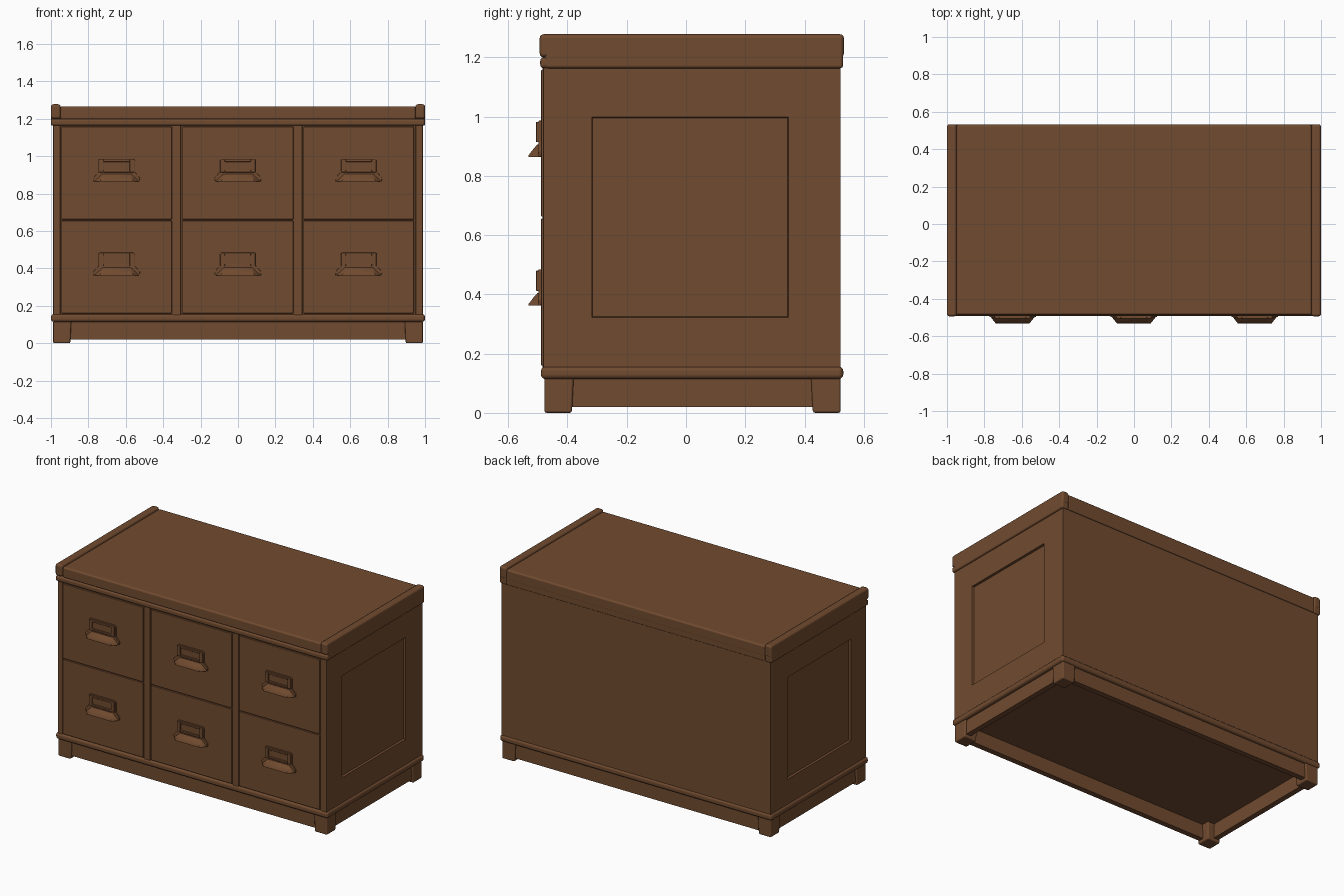
import bpy
import bmesh
import math
from mathutils import Vector

cube = bpy.data.objects.get("Cube")
if cube:
    bpy.data.objects.remove(cube, do_unlink=True)

wood = bpy.data.materials.new("brown_wood")
wood.use_nodes = True
colour = (0.165, 0.07, 0.029, 1)
wood.diffuse_color = colour
bsdf = wood.node_tree.nodes["Principled BSDF"]
bsdf.inputs["Base Color"].default_value = colour
bsdf.inputs["Roughness"].default_value = 0.7


def finish(bm, name, bevel=0.0, segments=2):
    """Turn a bmesh into a named wooden object with softened edges."""
    bmesh.ops.recalc_face_normals(bm, faces=bm.faces[:])
    mesh = bpy.data.meshes.new(name)
    bm.to_mesh(mesh)
    bm.free()
    mesh.materials.append(wood)
    obj = bpy.data.objects.new(name, mesh)
    bpy.context.collection.objects.link(obj)
    bpy.ops.object.select_all(action='DESELECT')
    obj.select_set(True)
    bpy.context.view_layer.objects.active = obj
    bpy.ops.object.shade_smooth_by_angle(angle=math.radians(35))
    if bevel:
        mod = obj.modifiers.new("soft_edges", 'BEVEL')
        mod.width = bevel
        mod.segments = segments
        mod.harden_normals = True
    return obj


def add_box(bm, lo, hi):
    lo, hi = Vector(lo), Vector(hi)
    verts = bmesh.ops.create_cube(bm, size=1)["verts"]
    for v in verts:
        v.co = Vector(a * b for a, b in zip(v.co, hi - lo)) + (lo + hi) / 2
    return verts


def box(name, lo, hi, bevel=0.0, segments=2):
    bm = bmesh.new()
    add_box(bm, lo, hi)
    return finish(bm, name, bevel, segments)


def loft(name, rings, bevel=0.0):
    """Join matching rings of points and cap both ends."""
    bm = bmesh.new()
    loops = [[bm.verts.new(p) for p in ring] for ring in rings]
    n = len(loops[0])
    for a, b in zip(loops, loops[1:]):
        for i in range(n):
            j = (i + 1) % n
            bm.faces.new((a[i], a[j], b[j], b[i]))
    bm.faces.new(loops[0])
    bm.faces.new(loops[-1])
    return finish(bm, name, bevel)


FRONT, BACK = -0.478, 0.522

# Carcass with a recessed panel on each side
bm = bmesh.new()
add_box(bm, (-0.988, FRONT, 0.13), (0.988, BACK, 1.18))
bm.normal_update()
sides = [f for f in bm.faces if abs(f.normal.x) > 0.9]
bmesh.ops.inset_individual(bm, faces=sides, thickness=0.15)
for face in sides:
    for v in face.verts:
        v.co.y = -0.318 if v.co.y < 0 else 0.346
        v.co.z = 0.322 if v.co.z < 0.6 else 0.998
bmesh.ops.inset_individual(bm, faces=sides, thickness=0.004, depth=-0.014)
finish(bm, "carcass")

# Base: moulding, aprons and feet
box("base_moulding", (-1.0, -0.49, 0.114), (1.0, 0.531, 0.156), 0.016, 3)
box("front_apron", (-0.93, -0.466, 0.02), (0.93, -0.43, 0.12))
box("back_apron", (-0.93, 0.475, 0.02), (0.93, 0.511, 0.12))
for side, label in ((1, "left"), (-1, "right")):
    x0, x1 = sorted((side * 0.94, side * 0.976))
    box(label + "_apron", (x0, -0.43, 0.02), (x1, 0.475, 0.12))
    for end, y_out, y_in in (("front", FRONT, -0.385), ("back", BACK, 0.428)):
        rings = []
        for z, grow in ((0.0, 0.0), (0.12, 0.006)):
            xa, xb = side * 0.988, side * (0.897 - grow)
            yb = y_in + (grow if y_in < 0 else -grow)
            rings.append([(xa, y_out, z), (xb, y_out, z), (xb, yb, z), (xa, yb, z)])
        loft(label + "_" + end + "_foot", rings, 0.008)

# Top: front moulding, slab and raised end rails
box("top_moulding", (-1.0, -0.492, 1.163), (1.0, -0.44, 1.2), 0.013, 3)
box("top_back_edge", (-0.95, 0.47, 1.165), (0.95, 0.53, 1.25), 0.006)
box("top_slab", (-0.95, -0.486, 1.195), (0.95, 0.531, 1.267), 0.012, 3)
for side, label in ((1, "left"), (-1, "right")):
    x0, x1 = sorted((side * 0.948, side * 1.0))
    box(label + "_lower_rail", (x0, -0.476, 1.163), (x1, 0.53, 1.24), 0.01, 3)
    box(label + "_top_rail", (x0, -0.494, 1.2), (x1, 0.533, 1.278), 0.014, 3)

# Front frame strips between the drawers
for x, label in ((-0.327, "right"), (0.323, "left")):
    box(label + "_divider", (x - 0.021, -0.484, 0.15), (x + 0.021, -0.47, 1.17), 0.003)
for side, label in ((1, "left"), (-1, "right")):
    x0, x1 = sorted((side * 0.95, side * 0.988))
    box(label + "_front_post", (x0, -0.482, 0.15), (x1, -0.47, 1.17), 0.003)


def handle(x, z, tag):
    """Label frame above a flared pull."""
    # Back plate with sloping shoulders
    half = [(0.122, 0), (0.125, 0.02), (0.098, 0.05), (0.098, 0.115), (0.09, 0.122)]
    outline = half + [(-a, b) for a, b in reversed(half)]
    loft("handle_plate_" + tag,
         [[(x + a, y, z + b) for a, b in outline] for y in (-0.485, -0.498)], 0.002)
    # Raised label frame
    bm = bmesh.new()
    for side in (-1, 1):
        x0, x1 = sorted((x + side * 0.07, x + side * 0.094))
        add_box(bm, (x0, -0.506, z + 0.05), (x1, -0.49, z + 0.118))
    for z0 in (0.05, 0.106):
        add_box(bm, (x - 0.07, -0.506, z + z0), (x + 0.07, -0.49, z + z0 + 0.012))
    finish(bm, "label_frame_" + tag, 0.002)
    # Flared pull
    rings = []
    for dz, back, front, y in ((0, 0.123, 0.09, -0.532), (0.006, 0.123, 0.088, -0.531),
                               (0.027, 0.1, 0.072, -0.515), (0.042, 0.088, 0.07, -0.502)):
        rings.append([(x - back, -0.49, z + dz), (x - front, y, z + dz),
                      (x + front, y, z + dz), (x + back, -0.49, z + dz)])
    loft("pull_" + tag, rings)


# Six drawers with handles
columns = (("right", -0.944, -0.354), ("middle", -0.298, 0.296), ("left", 0.35, 0.941))
for row, z0 in (("lower", 0.16), ("upper", 0.662)):
    for column, x0, x1 in columns:
        tag = row + "_" + column
        box("drawer_" + tag, (x0, -0.489, z0), (x1, -0.46, z0 + 0.496), 0.003)
        handle((x0 + x1) / 2, z0 + 0.202, tag)
